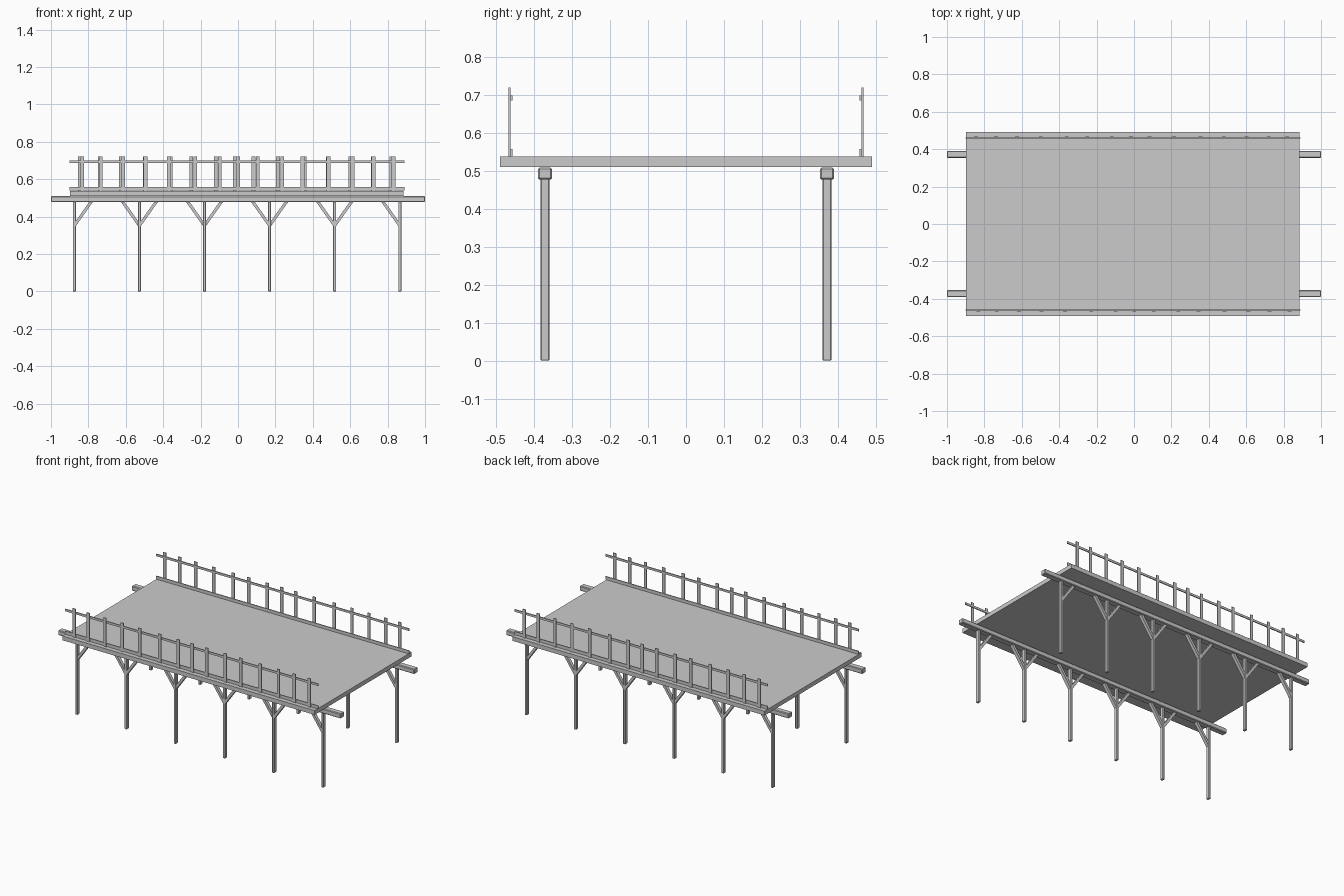
import bpy
import math

cube = bpy.data.objects.get("Cube")
if cube:
    bpy.data.objects.remove(cube, do_unlink=True)

grey = bpy.data.materials.new("plain_grey")
grey.use_nodes = True
grey.diffuse_color = (0.6, 0.6, 0.6, 1)
grey.node_tree.nodes["Principled BSDF"].inputs["Base Color"].default_value = (0.6, 0.6, 0.6, 1)


def box(name, center, size, tilt=0.0, bevel=0.0):
    """Box with a given size, optionally tilted about y and chamfered."""
    bpy.ops.mesh.primitive_cube_add(size=1, location=center)
    ob = bpy.context.object
    ob.name = name
    for v in ob.data.vertices:
        for axis in range(3):
            v.co[axis] *= size[axis]
    ob.rotation_euler.y = tilt
    ob.data.materials.append(grey)
    if bevel:
        mod = ob.modifiers.new("chamfer", 'BEVEL')
        mod.width = bevel
        mod.segments = 1
    return ob


MID = -0.007                      # deck centre along x
DECK_LEN, DECK_TOP = 1.785, 0.538
BEAM_Y, BEAM_BOTTOM, BEAM_TOP = 0.372, 0.478, 0.509
POSTS = [-0.875 + 0.348 * i for i in range(6)]
BRACE_RUN, BRACE_LOW = 0.092, 0.352

# deck slab
box("deck", (MID, 0, 0.5245), (DECK_LEN, 0.982, 0.027))


def brace(name, x, y, side):
    """Diagonal strut from a support post up to the beam."""
    rise = BEAM_BOTTOM + 0.004 - BRACE_LOW
    length = math.hypot(BRACE_RUN, rise)
    center = (x + side * BRACE_RUN / 2, y, BRACE_LOW + rise / 2)
    box(name, center, (0.016, 0.021, length), side * math.atan2(BRACE_RUN, rise))


# beams, support posts and braces on both sides
for label, s in (("front", -1), ("back", 1)):
    y = s * BEAM_Y
    box(label + "_beam", (0, y, (BEAM_BOTTOM + BEAM_TOP) / 2),
        (2.0, 0.038, BEAM_TOP - BEAM_BOTTOM), bevel=0.004)
    for i, x in enumerate(POSTS):
        box(f"{label}_post_{i + 1}", (x, y, 0.2405), (0.016, 0.023, 0.481), bevel=0.002)
        if i > 0:
            brace(f"{label}_brace_right_{i + 1}", x, y, -1)
        if i < 5:
            brace(f"{label}_brace_left_{i + 1}", x, y, 1)

# railings: uneven balusters, the front row is the back row turned half round
BALUSTERS = [-0.838, -0.731, -0.619, -0.491, -0.352, -0.243, -0.112, -0.009,
             0.09, 0.221, 0.362, 0.487, 0.608, 0.727, 0.826]
for label, s in (("front", -1), ("back", 1)):
    for i, x in enumerate(BALUSTERS):
        box(f"{label}_baluster_{i + 1}", (MID + s * x, s * 0.4655, 0.629),
            (0.02, 0.005, 0.184))
    for part, z, h in (("top_rail", 0.693, 0.014), ("bottom_rail", 0.549, 0.02)):
        box(f"{label}_{part}", (MID + 0.002, s * 0.4605, z), (1.79, 0.006, h))
